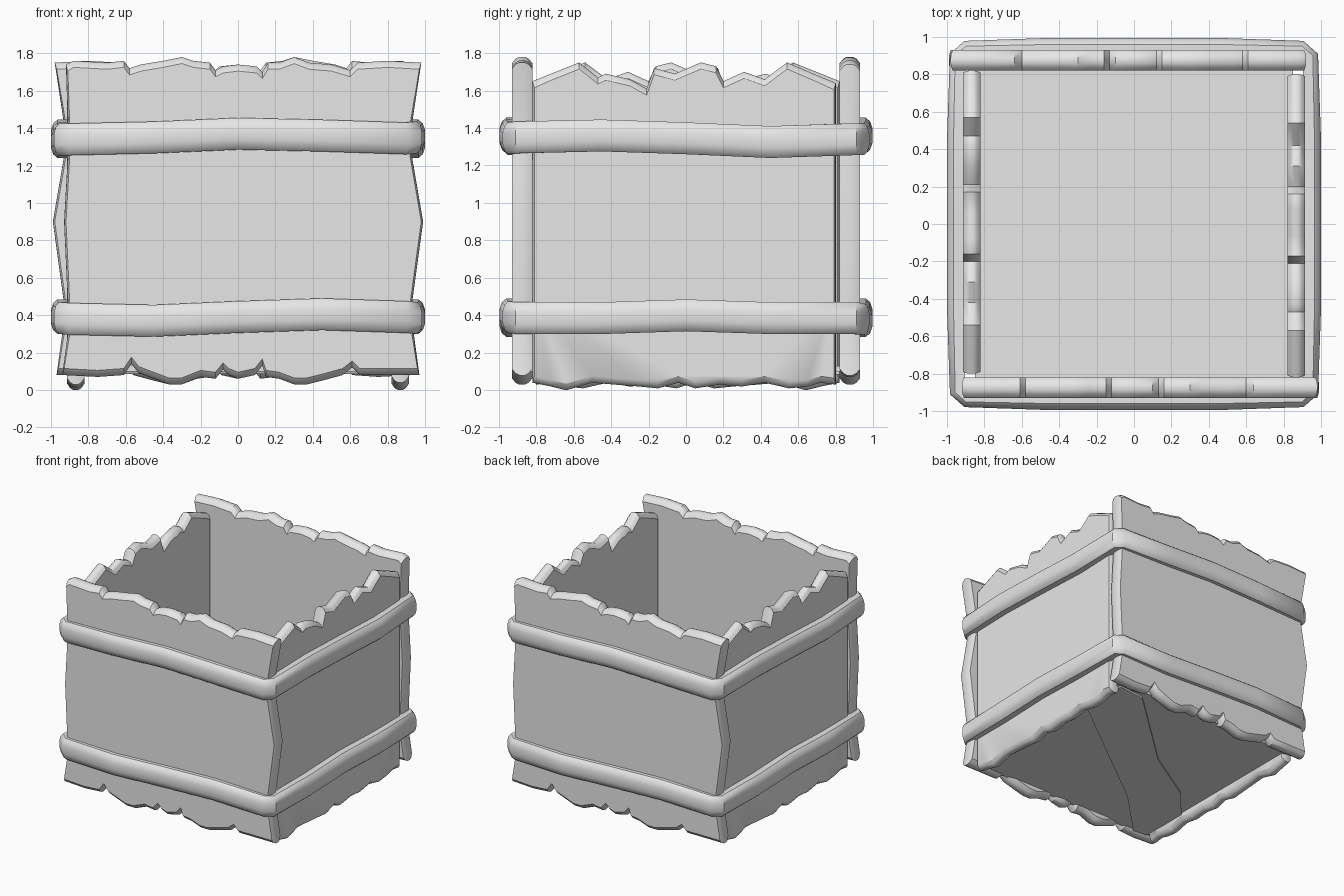
import bpy
import bmesh
from math import pi, radians, sqrt

if "Cube" in bpy.data.objects:
    bpy.data.objects.remove(bpy.data.objects["Cube"], do_unlink=True)

GREY = (0.8, 0.8, 0.8, 1)
grey = bpy.data.materials.new("plain_grey")
grey.use_nodes = True
grey.diffuse_color = GREY
grey.node_tree.nodes["Principled BSDF"].inputs["Base Color"].default_value = GREY


def loft(name, rings, closed=False, angle=35):
    """Skin matching rings of points; cap the ends unless the rings form a loop."""
    bm = bmesh.new()
    loops = [[bm.verts.new(p) for p in ring] for ring in rings]
    pairs = list(zip(loops, loops[1:]))
    if closed:
        pairs.append((loops[-1], loops[0]))
    else:
        bm.faces.new(loops[0])
        bm.faces.new(loops[-1])
    count = len(loops[0])
    for a, b in pairs:
        for i in range(count):
            j = (i + 1) % count
            bm.faces.new((a[i], a[j], b[j], b[i]))
    bmesh.ops.recalc_face_normals(bm, faces=bm.faces)
    mesh = bpy.data.meshes.new(name)
    bm.to_mesh(mesh)
    bm.free()
    mesh.materials.append(grey)
    obj = bpy.data.objects.new(name, mesh)
    bpy.context.collection.objects.link(obj)
    bpy.ops.object.select_all(action="DESELECT")
    obj.select_set(True)
    bpy.context.view_layer.objects.active = obj
    bpy.ops.object.shade_smooth_by_angle(angle=radians(angle))
    return obj


def opposite(obj, name):
    """Repeat a part half a turn around the box."""
    twin = bpy.data.objects.new(name, obj.data)
    twin.rotation_euler.z = pi
    bpy.context.collection.objects.link(twin)


# Rounded rim of a wall: (depth, how far the outline shrinks)
RIM = [(0, 0.035), (0.02, 0.01), (0.04, 0), (0.07, 0), (0.09, 0.01), (0.11, 0.035)]


def wall(name, top, right, bottom, left, place, thickness):
    """Wall from a ragged outline in hundredths, listed clockwise."""
    outline = []
    for edge, sx, sz in ((top, 0, -1), (right, -0.3, 0), (bottom, 0, 1), (left, 0.3, 0)):
        for k, (u, z) in enumerate(edge):
            end = k in (0, len(edge) - 1) and sz != 0
            dx = (-0.3 if u > 0 else 0.3) if end else sx
            outline.append((u / 100, z / 100, dx, sz))
    rings = []
    for depth, shrink in RIM:
        d = depth / RIM[-1][0] * thickness
        rings.append([place(u + dx * shrink, d, z + dz * shrink) for u, z, dx, dz in outline])
    return loft(name, rings)


# Front and back walls
front = wall(
    "front_wall",
    [(-92, 174), (-88, 176), (-70, 175), (-61, 176), (-58, 172), (-52, 174), (-40, 176),
     (-30, 178), (-24, 176), (-15, 175), (-12, 171), (-8, 173), (0, 174), (10, 173),
     (13, 170), (16, 175), (22, 175), (30, 178), (38, 175), (50, 174), (60, 171),
     (64, 175), (80, 176), (98, 175)],
    [(93, 142), (93, 125), (99, 90), (93, 46), (94, 30)],
    [(97, 8), (80, 8), (65, 8), (61, 12), (56, 8), (45, 5), (37, 3), (30, 3), (22, 6),
     (15, 7), (13, 13), (9, 8), (0, 6), (-5, 8), (-8, 11), (-12, 6), (-20, 7), (-30, 3),
     (-37, 3), (-45, 6), (-53, 9), (-57, 14), (-61, 8), (-75, 7), (-94, 8)],
    [(-91, 30), (-91, 46), (-93, 90), (-91, 125), (-91, 142)],
    lambda u, d, z: (u, d - 0.93, z), 0.11)
opposite(front, "back_wall")

# Left and right side walls
side = wall(
    "left_wall",
    [(-82, 165), (-72, 169), (-57, 175), (-47, 167), (-43, 169), (-30, 166), (-21, 161),
     (-17, 172), (-6, 169), (8, 175), (16, 173), (20, 165), (31, 170), (42, 166),
     (54, 175), (68, 169), (80, 164)],
    [(80, 120), (80, 50)],
    [(80, 3), (72, 4), (65, 2), (55, 1), (42, 4), (30, 2), (18, 3), (5, 1), (-4, 4),
     (-15, 1), (-25, 2), (-38, 3), (-50, 4), (-64, 0), (-72, 2), (-82, 4)],
    [(-82, 50), (-82, 120)],
    lambda u, d, z: (0.915 - d, u, z), 0.095)
opposite(side, "right_wall")

# Straps: rounded section (outward, up) swept around the box
SECTION = [(-0.02, -0.085), (0.045, -0.085), (0.068, -0.065), (0.08, -0.03),
           (0.08, 0.03), (0.068, 0.065), (0.045, 0.085), (-0.02, 0.085)]


def strap(name, front_z, side_z):
    """Heights run along the front left to right, then along the side to the back."""
    spots = (-0.45, 0, 0.45)
    half = [(-0.89, -0.915, -0.2, -0.8, front_z[0])]
    half += [(x, -0.915, 0, -1, z) for x, z in zip(spots, front_z[1:4])]
    half += [(0.89, -0.915, 0.2, -0.8, front_z[4]), (0.92, -0.89, 0.8, -0.25, side_z[0])]
    half += [(0.92, y, 1, 0, z) for y, z in zip(spots, side_z[1:4])]
    half += [(0.92, 0.89, 0.8, 0.25, side_z[4])]
    path = half + [(-x, -y, -dx, -dy, z) for x, y, dx, dy, z in half]
    rings = [[(x + dx * o, y + dy * o, z + up) for o, up in SECTION]
             for x, y, dx, dy, z in path]
    loft(name, rings, closed=True, angle=40)


strap("upper_strap", (1.34, 1.35, 1.37, 1.36, 1.345), (1.35, 1.36, 1.345, 1.325, 1.34))
strap("lower_strap", (0.38, 0.37, 0.39, 0.405, 0.39), (0.385, 0.385, 0.40, 0.385, 0.385))


# Floor with a crooked diagonal board beneath it
def slab(name, outline, low, high):
    loft(name, [[(x, y, z) for x, y in outline] for z in (low, high)])


E = 0.85
slab("floor", [(-E, -E), (E, -E), (E, E), (-E, E)], 0.10, 0.13)
board = [(-0.3, -0.9), (-0.1, 0.54), (-0.1, 1.08), (0, 1.16), (0.29, 0.93),
         (0.32, 0.54), (0.19, 0), (0.15, -0.97), (0, -1.16)]
slab("floor_board", [((-s - t) / sqrt(2), (s - t) / sqrt(2)) for s, t in board], 0.085, 0.105)
